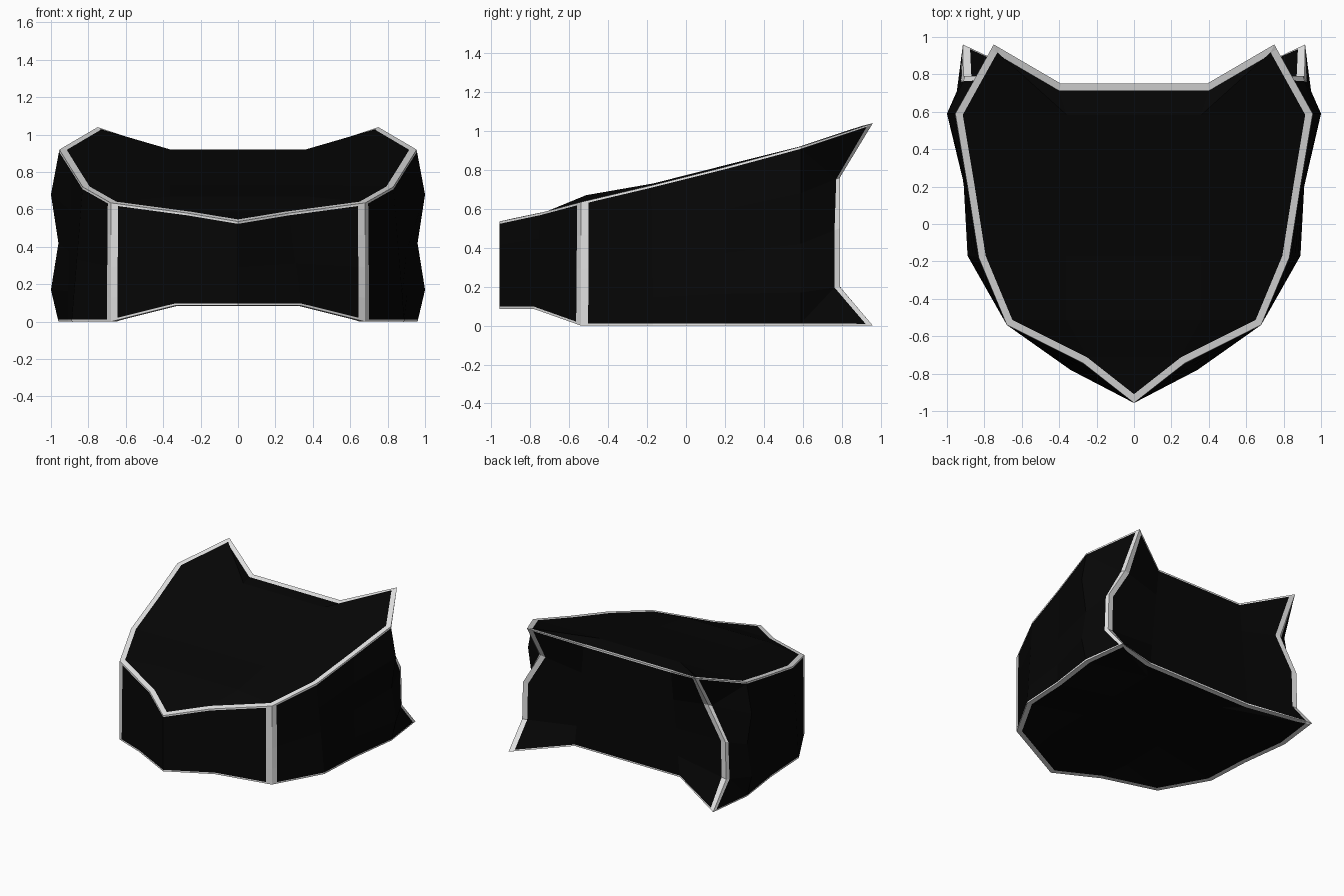
import bpy, bmesh
from mathutils import Vector

if "Cube" in bpy.data.objects:
    bpy.data.objects.remove(bpy.data.objects["Cube"])


def material(name, v):
    m = bpy.data.materials.new(name)
    m.diffuse_color = (v, v, v, 1)
    m.use_nodes = True
    m.node_tree.nodes["Principled BSDF"].inputs["Base Color"].default_value = m.diffuse_color
    return m


RIM, THIN = 0.043, 0.012      # trim width at corners / along top and bottom edges
LEVELS = (0.0, 0.2, 0.46, 0.73, 1.0)


def straight(bottom, top):
    a, b = Vector(bottom), Vector(top)
    return [a.lerp(b, t) for t in LEVELS]


def toward(a, b, dist):
    return a + (b - a).normalized() * dist


def beside(corner, neighbour, width=RIM):
    return [toward(p, q, width) for p, q in zip(corner, neighbour)]


# Wall columns of the right half, front to back; each has five points bottom to top
tip = straight((0, -.957, .085), (0, -.957, .535))
brow = straight((.34, -.78, .085), (.27, -.745, .58))
front_corner = straight((.68, -.54, 0), (.68, -.54, .635))
cheek = straight((.89, -.17, 0), (.83, -.18, .72))
flank = straight((.91, .2, 0), (.89, .2, .815))
bulge = [Vector(p) for p in ((.96, .59, 0), (1, .59, .17), (.96, .59, .42),
                             (1, .59, .68), (.955, .59, .92))]
back_corner = [Vector(p) for p in ((.915, .96, 0), (.912, .79, .2), (.905, .79, .5),
                                   (.75, .79, .76), (.75, .96, 1.04))]
back = straight((.47, .75, .085), (.39, .75, .92))

# (column, is_corner)
half = [(tip, 0), (brow, 0),
        (beside(front_corner, brow), 0), (front_corner, 1),
        (beside(front_corner, cheek), 0),
        (cheek, 0), (flank, 0), (bulge, 0),
        (beside(back_corner, bulge, .03), 0), (back_corner, 1),
        (beside(back_corner, back), 0), (back, 0)]
mirrored = [([Vector((-p.x, p.y, p.z)) for p in c], k) for c, k in reversed(half[1:])]
ring = half + mirrored

bm = bmesh.new()
columns = []
for col, corner in ring:
    pts = [col[0], toward(col[0], col[1], THIN), *col[1:4],
           toward(col[4], col[3], THIN), col[4]]
    columns.append([bm.verts.new(p) for p in pts])

# Walls: black panels with pale trim at corners and along the edges
n = len(ring)
for i in range(n):
    j = (i + 1) % n
    for r in range(6):
        a, b = columns[i][r], columns[j][r]
        c, d = columns[j][r + 1], columns[i][r + 1]
        # The hollows below and above the rear spikes fold inward
        if (i in (7, n - 8) and r in (1, 4)):
            fold_ac = (i == 7) == (r == 4)
            tris = ((a, b, d), (b, c, d)) if fold_ac else ((a, b, c), (a, c, d))
        else:
            tris = ((a, b, c, d),)
        for t in tris:
            f = bm.faces.new(t)
            f.material_index = 1 if r in (0, 5) or ring[i][1] or ring[j][1] else 0


def cap(row, heights):
    """Inset trim, then a panel bridged across with an inner row at each side."""
    face = bm.faces.new([c[row] for c in columns])
    face.normal_update()
    rim = bmesh.ops.inset_region(bm, faces=[face], thickness=.038, use_even_offset=True)
    for f in rim["faces"]:
        f.material_index = 1
    v = list(face.verts)
    bm.faces.remove(face)
    start = min(range(n), key=lambda k: v[k].co.y + abs(v[k].co.x))
    v = v[start:] + v[:start]
    mid = {}
    for s in (1, -1):
        m = {1: v[s], 11: v[11 * s]}
        for k, h in heights.items():
            p = v[k * s].co
            m[k] = bm.verts.new((.36 if p.x > 0 else -.36, p.y, h))
        bm.faces.new((v[s], v[2 * s], v[3 * s], m[3]))
        bm.faces.new((v[3 * s], v[4 * s], v[5 * s], m[5], m[3]))
        bm.faces.new((v[5 * s], v[6 * s], m[6], m[5]))
        bm.faces.new((v[6 * s], v[7 * s], m[7], m[6]))
        bm.faces.new((v[7 * s], v[8 * s], v[9 * s], m[7]))
        bm.faces.new((v[9 * s], v[10 * s], m[11], m[7]))
        mid[s] = m
    bm.faces.new((v[0], v[1], v[-1]))
    for k, l in ((1, 3), (3, 5), (5, 6), (6, 7), (7, 11)):
        bm.faces.new((mid[1][k], mid[1][l], mid[-1][l], mid[-1][k]))


# Top panel (slightly crowned) and bottom panel (arched along the middle)
cap(6, {3: .67, 5: .73, 6: .825, 7: .92})
cap(0, {3: .088, 5: .09, 6: .09, 7: .09})

bmesh.ops.recalc_face_normals(bm, faces=bm.faces[:])
mesh = bpy.data.meshes.new("faceted_body")
bm.to_mesh(mesh)
bm.free()
mesh.materials.append(material("black panel", 0.0018))
mesh.materials.append(material("pale grey trim", 0.78))
body = bpy.data.objects.new("faceted_body", mesh)
bpy.context.collection.objects.link(body)
